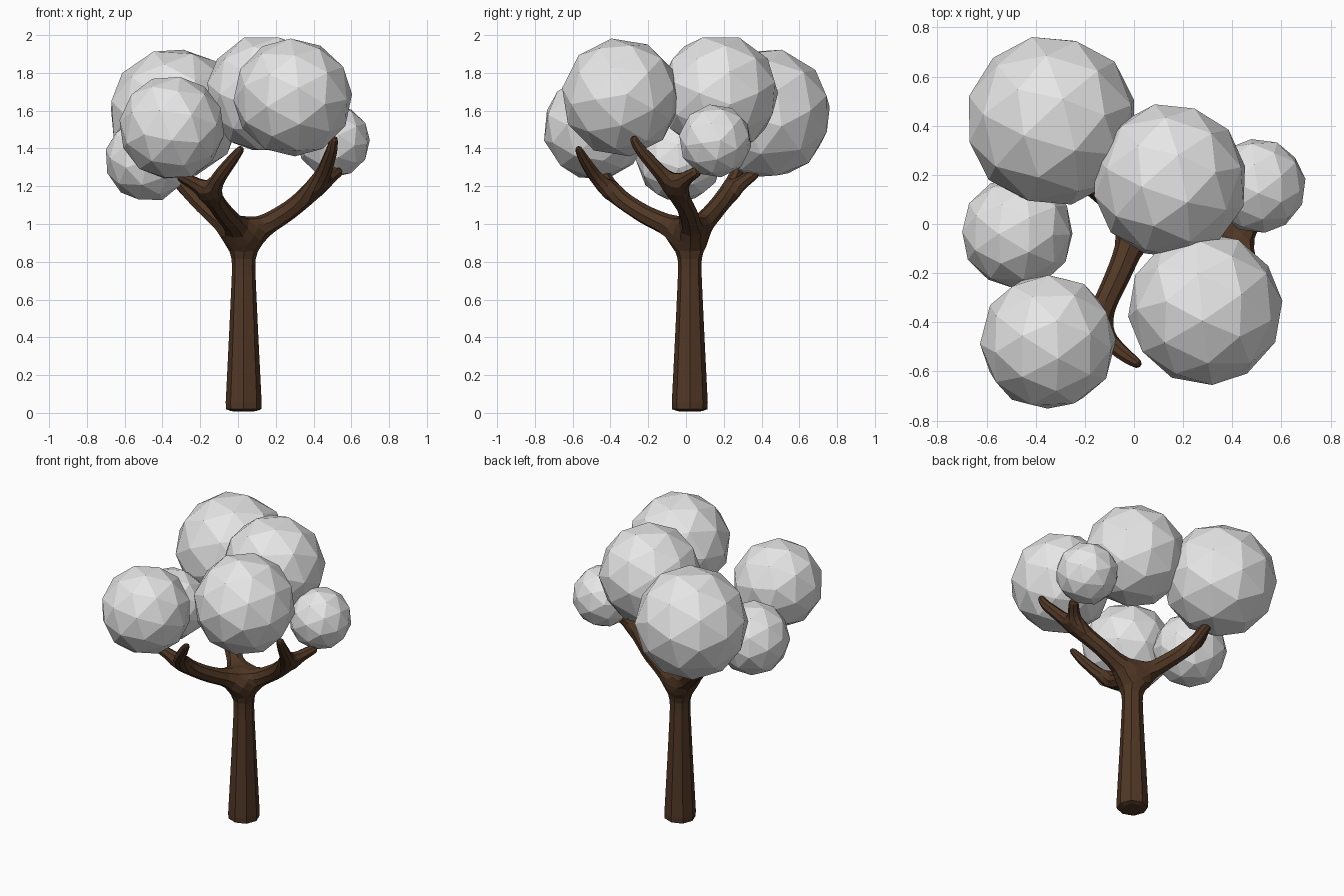
import bpy, random

if "Cube" in bpy.data.objects:
    bpy.data.objects.remove(bpy.data.objects["Cube"])

random.seed(4)


def material(name, rgb):
    m = bpy.data.materials.new(name)
    m.diffuse_color = (*rgb, 1)
    m.use_nodes = True
    m.node_tree.nodes["Principled BSDF"].inputs["Base Color"].default_value = m.diffuse_color
    return m


bark = material("dark brown bark", (0.08, 0.038, 0.018))
foliage = material("pale grey foliage", (0.8, 0.8, 0.8))

# Trunk and branches: one skeleton of (x, y, z, radius) points
points, edges = [], []


def limb(start, path):
    """Append a chain of points, joined to an existing point; return its indices."""
    ids = []
    for p in path:
        points.append(p)
        ids.append(len(points) - 1)
        if start is not None:
            edges.append((start, ids[-1]))
        start = ids[-1]
    return ids


trunk = limb(None, [(0.03, 0.02, 0.005, 0.078), (0.03, 0.02, 0.025, 0.077),
                    (0.03, 0.02, 0.4, 0.062), (0.03, 0.02, 0.78, 0.048),
                    (0.03, 0.02, 0.93, 0.056)])
fork = trunk[-1]

# Right branch and its twig
right = limb(fork, [(0.14, 0.025, 0.99, 0.044), (0.27, 0.01, 1.07, 0.04),
                    (0.42, -0.06, 1.19, 0.036), (0.47, -0.17, 1.31, 0.03),
                    (0.50, -0.25, 1.40, 0.024), (0.51, -0.285, 1.465, 0.016)])
limb(right[2], [(0.49, 0.01, 1.25, 0.028), (0.54, 0.07, 1.285, 0.022)])

# Front left branch and its twig
front = limb(fork, [(-0.01, -0.08, 0.985, 0.044), (-0.07, -0.22, 1.05, 0.04),
                    (-0.15, -0.39, 1.16, 0.036), (-0.10, -0.48, 1.25, 0.029),
                    (-0.03, -0.54, 1.34, 0.023), (0.025, -0.575, 1.41, 0.014)])
limb(front[2], [(-0.24, -0.41, 1.22, 0.028), (-0.32, -0.43, 1.26, 0.022)])

# Back left branch and its twig
back = limb(fork, [(-0.06, 0.08, 0.99, 0.044), (-0.15, 0.15, 1.07, 0.04),
                   (-0.26, 0.23, 1.17, 0.036), (-0.32, 0.26, 1.25, 0.028),
                   (-0.34, 0.30, 1.36, 0.02)])
limb(back[2], [(-0.27, 0.31, 1.23, 0.028), (-0.28, 0.38, 1.28, 0.022)])

mesh = bpy.data.meshes.new("trunk_and_branches")
mesh.from_pydata([p[:3] for p in points], edges, [])
tree = bpy.data.objects.new("trunk_and_branches", mesh)
bpy.context.collection.objects.link(tree)
mesh.materials.append(bark)
skin = tree.modifiers.new("skin", 'SKIN')
skin.use_smooth_shade = False
for sv, p in zip(mesh.skin_vertices[0].data, points):
    sv.radius = (p[3] / 0.73, p[3] / 0.73)   # subdivision shrinks the tube
mesh.skin_vertices[0].data[0].use_root = True
sub = tree.modifiers.new("rounding", 'SUBSURF')
sub.levels = sub.render_levels = 1

# Foliage clumps: faceted balls (name, centre, radius)
clumps = [("back_left", (-0.335, 0.42, 1.585), 0.352),
          ("top", (0.145, 0.175, 1.69), 0.318),
          ("front_right", (0.29, -0.345, 1.67), 0.316),
          ("front_left", (-0.35, -0.48, 1.51), 0.28),
          ("left", (-0.475, -0.035, 1.345), 0.23),
          ("right", (0.505, 0.155, 1.44), 0.195)]
for name, centre, radius in clumps:
    turn = [random.uniform(-0.6, 0.6) for _ in range(3)]
    bpy.ops.mesh.primitive_ico_sphere_add(subdivisions=2, radius=radius,
                                          location=centre, rotation=turn)
    ball = bpy.context.object
    ball.name = name + "_foliage"
    ball.data.materials.append(foliage)
